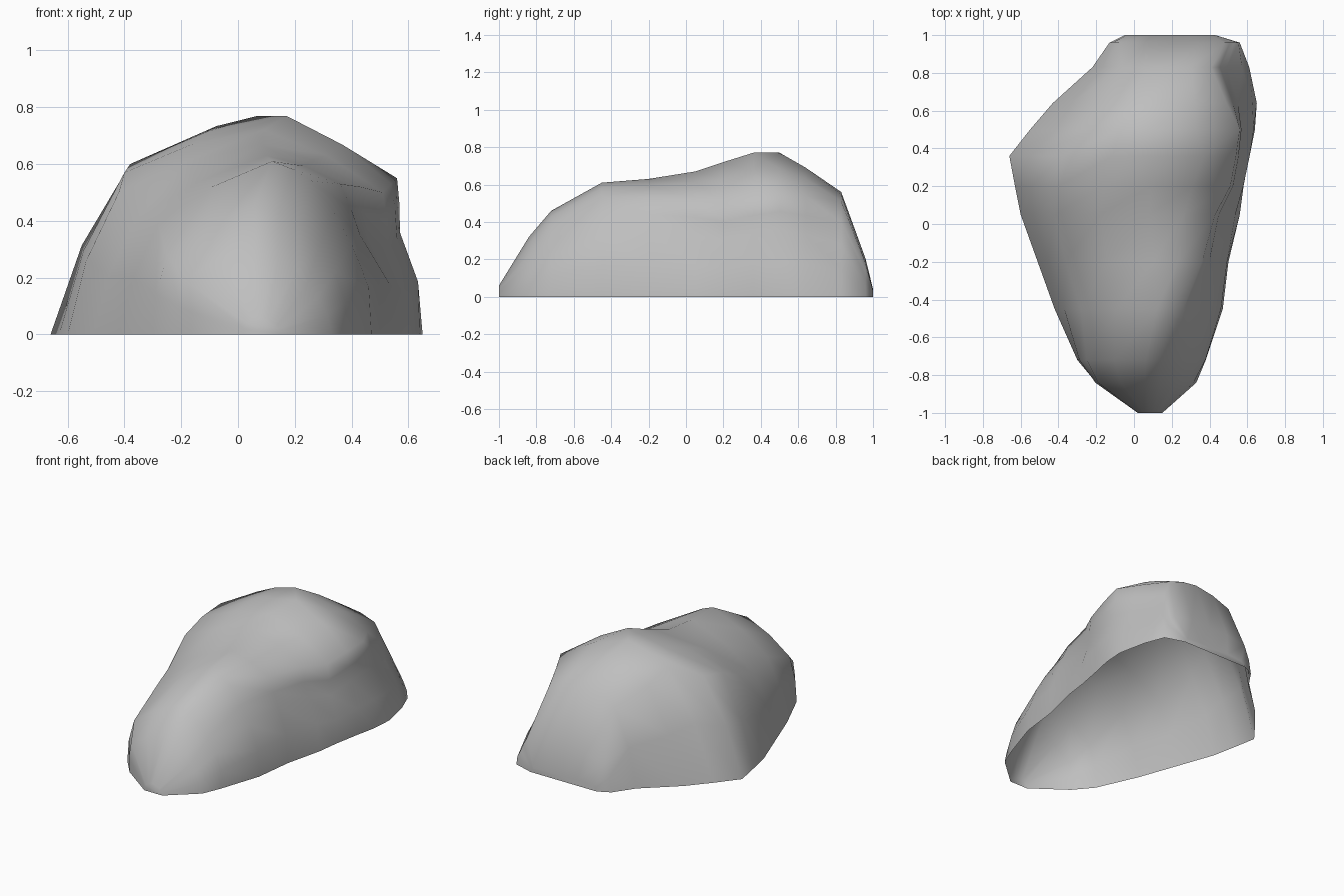
import bpy
import bmesh
from mathutils import Vector

default_cube = bpy.data.objects.get("Cube")
if default_cube:
    bpy.data.objects.remove(default_cube, do_unlink=True)


def make_material(name, colour):
    material = bpy.data.materials.new(name)
    material.use_nodes = True
    material.diffuse_color = colour
    shader = material.node_tree.nodes["Principled BSDF"]
    shader.inputs["Base Color"].default_value = colour
    shader.inputs["Roughness"].default_value = 0.9
    return material


# Cross-sections from the front tip to the back wall, in hundredths:
# y, one foot x, its shoulder x z, crest x z,
# other shoulder x z, other wall x z, other foot x
sections = [
    (-100, 2, 3, 4, 8, 6, 13, 4, 14, 2, 15),
    (-84, -20, -19, 19, 6, 32, 21, 23, 28, 13, 33),
    (-72, -30, -25, 28, 6, 46, 22, 38, 34, 22, 38),
    (-45, -42, -28, 39, 12, 61, 26, 54, 40, 32, 47),
    (-20, -51, -36, 40, 10, 63, 36, 53, 43, 35, 50),
    (5, -60, -42, 50, 8, 67, 43, 52, 46, 33, 56),
    (20, -63, -40, 57, 9, 72, 51, 50, 53, 30, 58),
    (36, -66, -38, 60, 17, 77, 54, 53, 56, 34, 61),
    (50, -55, -21, 67, 7, 77, 56, 55, 57, 36, 64),
    (64, -43, -17, 59, 14, 69, 49, 54, 55, 33, 65),
    (83, -22, -6, 49, 20, 56, 41, 51, 49, 28, 61),
    (96, -13, -8, 18, 20, 20, 48, 18, 53, 10, 56),
    (100, -5, -2, 3, 20, 3, 41, 3, 42, 2, 43),
]
bulges = (0.05, 0.05, 0.05, 0.02, 0.08)


def swell(start, end, amount):
    """Midpoint pushed outward from the line between two profile points."""
    along = end - start
    outward = Vector((-along.y, along.x))
    return (start + end) / 2 + outward * amount


def section_points(section):
    """Profile over the rock, with a rounded point between each pair."""
    y, foot, lx, lz, cx, cz, rx, rz, wx, wz, far_foot = [v / 100 for v in section]
    corners = [Vector(p) for p in
               ((foot, 0), (lx, lz), (cx, cz), (rx, rz), (wx, wz), (far_foot, 0))]
    profile = [corners[0]]
    for start, end, amount in zip(corners, corners[1:], bulges):
        profile += [swell(start, end, amount), end]
    return [(p.x, y, p.y) for p in profile]


# Boulder shell, open underneath
bm = bmesh.new()
rings = [[bm.verts.new(p) for p in section_points(s)] for s in sections]
for ring, following in zip(rings, rings[1:]):
    for i in range(len(ring) - 1):
        bm.faces.new((ring[i], following[i], following[i + 1], ring[i + 1]))

# Small end walls at the tip and the back
bm.faces.new(rings[0])
bm.faces.new(list(reversed(rings[-1])))
bmesh.ops.recalc_face_normals(bm, faces=bm.faces)
top_face = max(bm.faces, key=lambda f: f.calc_center_median().z)
if top_face.normal.z < 0:
    bmesh.ops.reverse_faces(bm, faces=bm.faces)

mesh = bpy.data.meshes.new("boulder")
bm.to_mesh(mesh)
bm.free()
boulder = bpy.data.objects.new("boulder", mesh)
bpy.context.collection.objects.link(boulder)
mesh.materials.append(make_material("stone grey", (0.52, 0.52, 0.52, 1.0)))

# Soft shading that keeps the sharpest ridges
bpy.ops.object.select_all(action="DESELECT")
boulder.select_set(True)
bpy.context.view_layer.objects.active = boulder
bpy.ops.object.shade_smooth_by_angle(angle=1.0)
